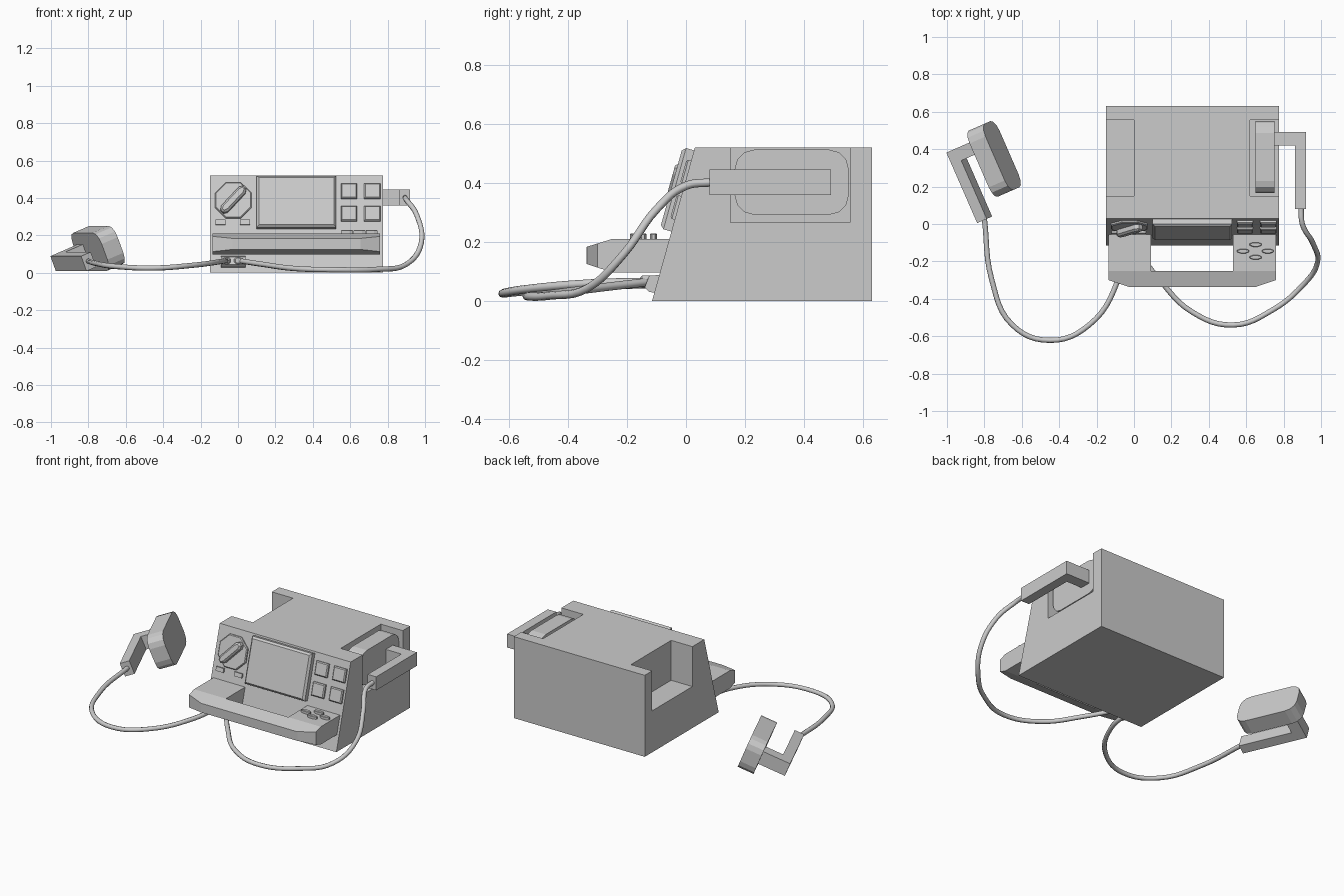
import bpy, bmesh
from math import pi, sin, cos, atan2, radians
from mathutils import Matrix, Vector

if "Cube" in bpy.data.objects:
    bpy.data.objects.remove(bpy.data.objects["Cube"], do_unlink=True)

grey = bpy.data.materials.new("light grey")
grey.use_nodes = True
grey.diffuse_color = (0.6, 0.6, 0.6, 1)
grey.node_tree.nodes["Principled BSDF"].inputs["Base Color"].default_value = (0.6, 0.6, 0.6, 1)

# Axis frames: YZ extrudes along +x, XY extrudes along +z
YZ = Matrix(((0, 0, 1, 0), (1, 0, 0, 0), (0, 1, 0, 0), (0, 0, 0, 1)))
XY = Matrix.Identity(4)


def add_object(name, bm):
    bmesh.ops.recalc_face_normals(bm, faces=bm.faces)
    mesh = bpy.data.meshes.new(name)
    bm.to_mesh(mesh)
    bm.free()
    mesh.materials.append(grey)
    obj = bpy.data.objects.new(name, mesh)
    bpy.context.collection.objects.link(obj)
    return obj


def loft(name, rings):
    """Closed skin through rings of equal length, capped at both ends."""
    bm = bmesh.new()
    loops = [[bm.verts.new(p) for p in ring] for ring in rings]
    n = len(loops[0])
    for a, b in zip(loops, loops[1:]):
        for i in range(n):
            j = (i + 1) % n
            bm.faces.new((a[i], a[j], b[j], b[i]))
    bm.faces.new(loops[0])
    bm.faces.new(loops[-1])
    return add_object(name, bm)


def prism(name, outline, low, high, frame=XY, chamfer=0):
    """Extrude an outline, optionally with a chamfered far rim."""
    xs, ys = zip(*outline)
    mx, my = (max(xs) + min(xs)) / 2, (max(ys) + min(ys)) / 2
    kx = 1 - 2 * chamfer / (max(xs) - min(xs))
    ky = 1 - 2 * chamfer / (max(ys) - min(ys))
    rings = [[frame @ Vector((x, y, low)) for x, y in outline]]
    if chamfer:
        rings.append([frame @ Vector((x, y, high - chamfer)) for x, y in outline])
    rings.append([frame @ Vector((mx + (x - mx) * kx, my + (y - my) * ky, high)) for x, y in outline])
    return loft(name, rings)


def rect(x0, x1, y0, y1):
    return [(x0, y0), (x1, y0), (x1, y1), (x0, y1)]


def ellipse(cx, cy, rx, ry, n):
    return [(cx + rx * cos(2 * pi * (i + 0.5) / n), cy + ry * sin(2 * pi * (i + 0.5) / n))
            for i in range(n)]


def cut(obj, cutter):
    mod = obj.modifiers.new("cut", "BOOLEAN")
    mod.operation = "DIFFERENCE"
    mod.solver = "EXACT"
    mod.object = cutter
    bpy.context.view_layer.objects.active = obj
    bpy.ops.object.modifier_apply(modifier=mod.name)
    bpy.data.objects.remove(cutter, do_unlink=True)


# Case with sloped front and a paddle bay on each side
case = prism("case", [(-0.115, 0), (0.63, 0), (0.63, 0.52), (0.03, 0.52)], -0.15, 0.775, YZ)
for x0, x1 in ((-0.3, 0), (0.62, 0.9)):
    cut(case, prism("bay_cutter", rect(x0, x1, 0.15, 0.555), 0.265, 0.7))

# Frame lying on the sloped front: u across, v up the slope, w outwards
lean = atan2(0.145, 0.52)
panel = Matrix.Translation((0, -0.115, 0)) @ Matrix.Rotation(pi / 2 - lean, 4, "X")


def on_panel(name, x0, x1, z0, z1, height, chamfer=0):
    k = 1 / cos(lean)
    return prism(name, rect(x0, x1, z0 * k, z1 * k), -0.005, height, panel, chamfer)


on_panel("screen", 0.1, 0.525, 0.235, 0.51, 0.04, 0.012)
for x in (0.55, 0.675):
    for z in (0.275, 0.395):
        on_panel("panel_button", x, x + 0.087, z, z + 0.08, 0.016, 0.006)
for x in (-0.12, 0.01):
    on_panel("indicator", x, x + 0.053, 0.255, 0.28, 0.012)

# Selector dial with a diagonal grip
prism("dial", ellipse(-0.025, 0.4, 0.105, 0.107, 8), -0.005, 0.014, panel, 0.005)
grip_frame = panel @ Matrix.Translation((-0.025, 0.398, 0)) @ Matrix.Rotation(radians(48), 4, "Z")
grip = [(-0.09, -0.012), (-0.07, -0.024), (0.07, -0.024), (0.09, -0.012),
        (0.09, 0.012), (0.07, 0.024), (-0.07, 0.024), (-0.09, 0.012)]
prism("dial_grip", grip, 0, 0.048, grip_frame, 0.01)

# Front carrying shelf, tapered towards its nose, with clipped corners and an opening
shelf = prism("shelf", [(-0.04, 0.21), (-0.25, 0.21), (-0.337, 0.183), (-0.337, 0.125),
                        (-0.25, 0.097), (-0.04, 0.097)], -0.135, 0.76, YZ)
cut(shelf, prism("opening_cutter", rect(0.09, 0.53, -0.25, 0.1), 0, 0.4))
for edge, side in ((-0.135, 1), (0.76, -1)):
    corner = [(edge - side * 0.105, -0.265), (edge + side * 0.105, -0.335),
              (edge + side * 0.105, -0.45), (edge - side * 0.105, -0.45)]
    cut(shelf, prism("corner_cutter", corner, 0, 0.4))
for x, y in ((0.65, -0.11), (0.65, -0.178), (0.583, -0.145), (0.715, -0.145)):
    prism("shelf_button", ellipse(x, y, 0.034, 0.013, 8), 0.2, 0.228, XY, 0.003)

# Socket block and two plugs
prism("socket", [(-0.07, 0.025), (-0.125, 0.03), (-0.14, 0.045), (-0.125, 0.085), (-0.07, 0.09)],
      -0.09, 0.04, YZ)
facing = Matrix.Translation((0, -0.1, 0.065)) @ Matrix.Rotation(pi / 2, 4, "X")
for x in (-0.06, 0):
    prism("plug", ellipse(x, 0, 0.022, 0.022, 8), 0, 0.055, facing, 0.006)


def rounded(hx, hy, r, steps):
    points = []
    for q, (sx, sy) in enumerate(((1, 1), (-1, 1), (-1, -1), (1, -1))):
        for i in range(steps + 1):
            a = pi / 2 * (q + i / steps)
            points.append((sx * (hx - r) + r * cos(a), sy * (hy - r) + r * sin(a)))
    return points


# Paddle: rounded head at the origin, L-shaped handle towards +x
def paddle(side, frame):
    prism(side + "_paddle_head", rounded(0.193, 0.11, 0.065, 3), -0.05, 0.05, frame @ YZ)
    handle = [(0.04, 0.062), (0.16, 0.062), (0.16, -0.278), (0.22, -0.278), (0.22, 0.133), (0.04, 0.133)]
    prism(side + "_paddle_handle", handle, -0.043, 0.043, frame)


paddle("left", Matrix.Translation((0.7, 0.358, 0.402)))
paddle("right", Matrix.Translation((-0.748, 0.348, 0.13))
       @ Matrix.Rotation(radians(23.6), 4, "Z") @ Matrix.Rotation(pi - radians(21.7), 4, "Y"))


# Cables
def cable(name, points):
    curve = bpy.data.curves.new(name, "CURVE")
    curve.dimensions = "3D"
    curve.bevel_depth = 0.014
    curve.bevel_resolution = 2
    curve.resolution_u = 6
    curve.use_fill_caps = True
    spline = curve.splines.new("BEZIER")
    spline.bezier_points.add(len(points) - 1)
    for bp, co in zip(spline.bezier_points, points):
        bp.co = co
        bp.handle_left_type = bp.handle_right_type = "AUTO"
    curve.materials.append(grey)
    bpy.context.collection.objects.link(bpy.data.objects.new(name, curve))


cable("right_cable", [(-0.06, -0.12, 0.065), (-0.09, -0.31, 0.06), (-0.24, -0.54, 0.04),
                      (-0.45, -0.622, 0.025), (-0.65, -0.54, 0.033), (-0.76, -0.3, 0.05),
                      (-0.8, 0.03, 0.062)])
cable("left_cable", [(0, -0.12, 0.065), (0.13, -0.29, 0.045), (0.31, -0.47, 0.022), (0.53, -0.54, 0.016),
                     (0.74, -0.46, 0.018), (0.9, -0.33, 0.045), (0.98, -0.21, 0.16),
                     (0.955, -0.1, 0.31), (0.9, 0.0, 0.39), (0.893, 0.09, 0.402)])
